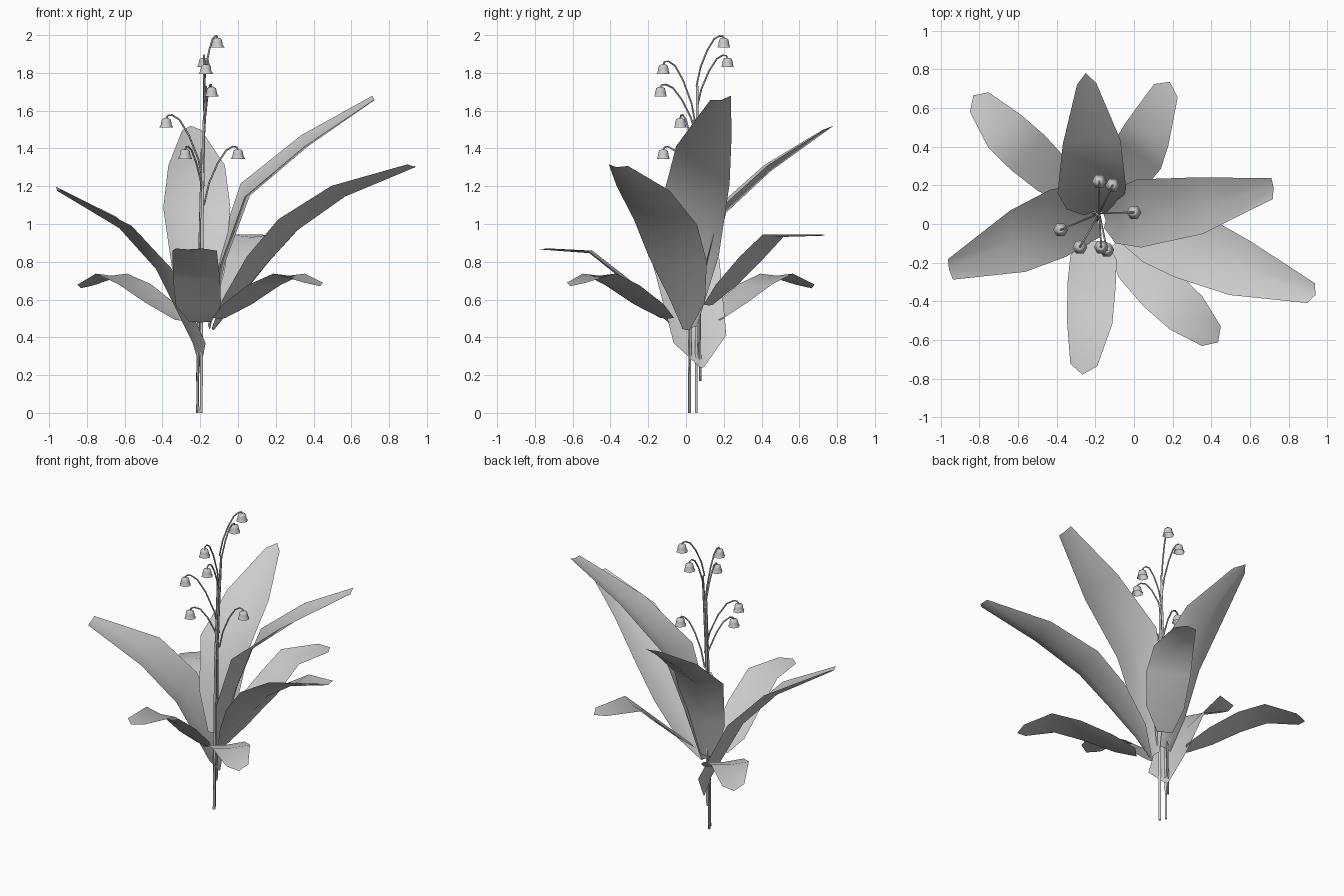
import bpy
import math
from mathutils import Vector

if "Cube" in bpy.data.objects:
    bpy.data.objects.remove(bpy.data.objects["Cube"], do_unlink=True)

grey = bpy.data.materials.new("plain_grey")
grey.use_nodes = True
GREY = (0.6, 0.6, 0.6, 1)
grey.diffuse_color = GREY
grey.node_tree.nodes["Principled BSDF"].inputs["Base Color"].default_value = GREY


def add_mesh(name, verts, faces, angle):
    mesh = bpy.data.meshes.new(name)
    mesh.from_pydata(verts, [], faces)
    mesh.materials.append(grey)
    obj = bpy.data.objects.new(name, mesh)
    bpy.context.collection.objects.link(obj)
    bpy.ops.object.select_all(action="DESELECT")
    obj.select_set(True)
    bpy.context.view_layer.objects.active = obj
    bpy.ops.object.shade_smooth_by_angle(angle=math.radians(angle))
    return obj


def strips(rows, cols, wrap=False):
    """Quads joining consecutive rows of equal length."""
    last = cols if wrap else cols - 1
    return [(r * cols + c, r * cols + (c + 1) % cols,
             (r + 1) * cols + (c + 1) % cols, (r + 1) * cols + c)
            for r in range(rows - 1) for c in range(last)]


def tangent(path, i):
    return (path[min(i + 1, len(path) - 1)] - path[max(i - 1, 0)]).normalized()


def leaf(name, spine, widths, side=None, tip=0.05, fold=0.18):
    """Gently troughed blade with a blunt tip, following a spine."""
    path = [Vector(p) for p in spine]
    flat = path[-1] - path[0]
    side = Vector(side or (-flat.y, flat.x, 0)).normalized()
    verts = []
    for i, (p, w) in enumerate(zip(path, widths)):
        normal = tangent(path, i).cross(side).normalized()
        if normal.z < 0:
            normal.negate()
        lift = normal * w * fold
        verts += [p - side * w + lift, p - lift * 0.5, p + side * w + lift]
    verts[-2] += tangent(path, len(path) - 1) * tip
    add_mesh(name, verts, strips(len(path), 3), 60)


def tube(name, points, radius, sides=6):
    path = [Vector(p) for p in points]
    verts = []
    for i, p in enumerate(path):
        t = tangent(path, i)
        u = t.cross(Vector((0.3, 1, 0))).normalized()
        v = t.cross(u)
        for k in range(sides):
            a = math.tau * k / sides
            verts.append(p + (u * math.cos(a) + v * math.sin(a)) * radius)
    faces = strips(len(path), sides, True)
    faces += [tuple(range(sides)), tuple(range(len(verts) - sides, len(verts)))]
    add_mesh(name, verts, faces, 60)


def bell(name, top):
    """Hanging flower with a scalloped, flared rim."""
    profile = [(0.012, 0), (0.023, -0.006), (0.027, -0.022),
               (0.029, -0.036), (0.038, -0.05)]
    sides = 12
    verts = []
    for r, z in profile:
        for k in range(sides):
            a = math.tau * k / sides
            rim = 1 - 0.12 * (k % 2) if z < -0.04 else 1
            verts.append(top + Vector((r * rim * math.cos(a), r * rim * math.sin(a), z)))
    faces = strips(len(profile), sides, True) + [tuple(range(sides))]
    add_mesh(name, verts, faces, 50)


# Tall leaves
leaf("tall_back_leaf",
     [(-.2, .06, .5), (-.21, .11, .75), (-.22, .2, 1.07), (-.22, .44, 1.29), (-.245, .73, 1.49)],
     [.06, .14, .178, .15, .05], tip=.06)
leaf("tall_left_leaf",
     [(-.15, .02, .45), (-.08, .04, .8), (.05, .06, 1.16), (.36, .1, 1.42), (.72, .185, 1.66)],
     [.04, .14, .18, .15, .055], side=(-.06, 1, .2), tip=0)
leaf("front_left_leaf",
     [(-.13, 0, .44), (-.03, 0, .58), (.13, -.055, .79), (.3, -.12, .98),
      (.56, -.235, 1.16), (.92, -.36, 1.3)],
     [.02, .1, .165, .18, .15, .055], side=(.36, .94, -.08), tip=.02, fold=.22)
leaf("right_leaf",
     [(-.2, .085, .24), (-.23, .07, .38), (-.42, 0, .77), (-.62, -.09, .99), (-.955, -.235, 1.18)],
     [.01, .145, .18, .165, .055], side=(-.25, 1, .15), tip=0)

# Low drooping leaves, nearly flat across
low = [.05, .11, .125, .12, .07]
leaf("low_front_left_leaf",
     [(-.1, -.1, .5), (0, -.2, .57), (.14, -.34, .67), (.27, -.46, .73), (.4, -.58, .685)],
     low, fold=.06)
leaf("low_front_leaf",
     [(-.2, -.09, .48), (-.21, -.18, .56), (-.22, -.32, .7), (-.23, -.51, .85), (-.26, -.73, .865)],
     [.06, .12, .125, .118, .07], fold=.08)
leaf("low_back_right_leaf",
     [(-.3, .15, .49), (-.42, .25, .58), (-.55, .37, .675), (-.67, .48, .73), (-.8, .63, .675)],
     low, fold=.06)
leaf("low_back_left_leaf",
     [(-.15, .12, .57), (-.07, .22, .67), (.02, .36, .82), (.07, .47, .935), (.165, .69, .94)],
     [.05, .12, .14, .125, .07], fold=.08)

# Upright stems
tube("main_stem", [(-.215, .055, 0), (-.2, .055, 1), (-.17, .06, 1.73)], 0.007)
tube("second_stem", [(-.195, .018, 0), (-.19, .025, 1), (-.18, .04, 1.55)], 0.008)
tube("short_stem", [(-.215, .075, .17), (-.205, .07, .8), (-.19, .05, 1.4)], 0.007)

# Arching stalks, each with a hanging bell: bell top and height of stalk root
flowers = [((-.11, .2, 1.985), 1.73), ((-.18, .22, 1.88), 1.6),
           ((-.17, -.12, 1.845), 1.5), ((-.14, -.135, 1.725), 1.45),
           ((-.38, -.03, 1.56), 1.2), ((-.28, -.12, 1.395), 1.1),
           ((0, .06, 1.395), 1.1)]
for i, (pos, root_z) in enumerate(flowers, 1):
    top = Vector(pos)
    root = Vector((-.18, .055, root_z))
    rise = top.z - root_z
    path = []
    for out, up in [(0, 0), (.15, .4), (.4, .75), (.65, .98), (.85, 1.05), (.96, 1.04), (1, 1)]:
        p = root.lerp(top, out)
        p.z = min(root_z + rise * up, 1.995)
        path.append(p)
    tube(f"stalk_{i}", path, 0.005, 5)
    bell(f"bell_{i}", top)
